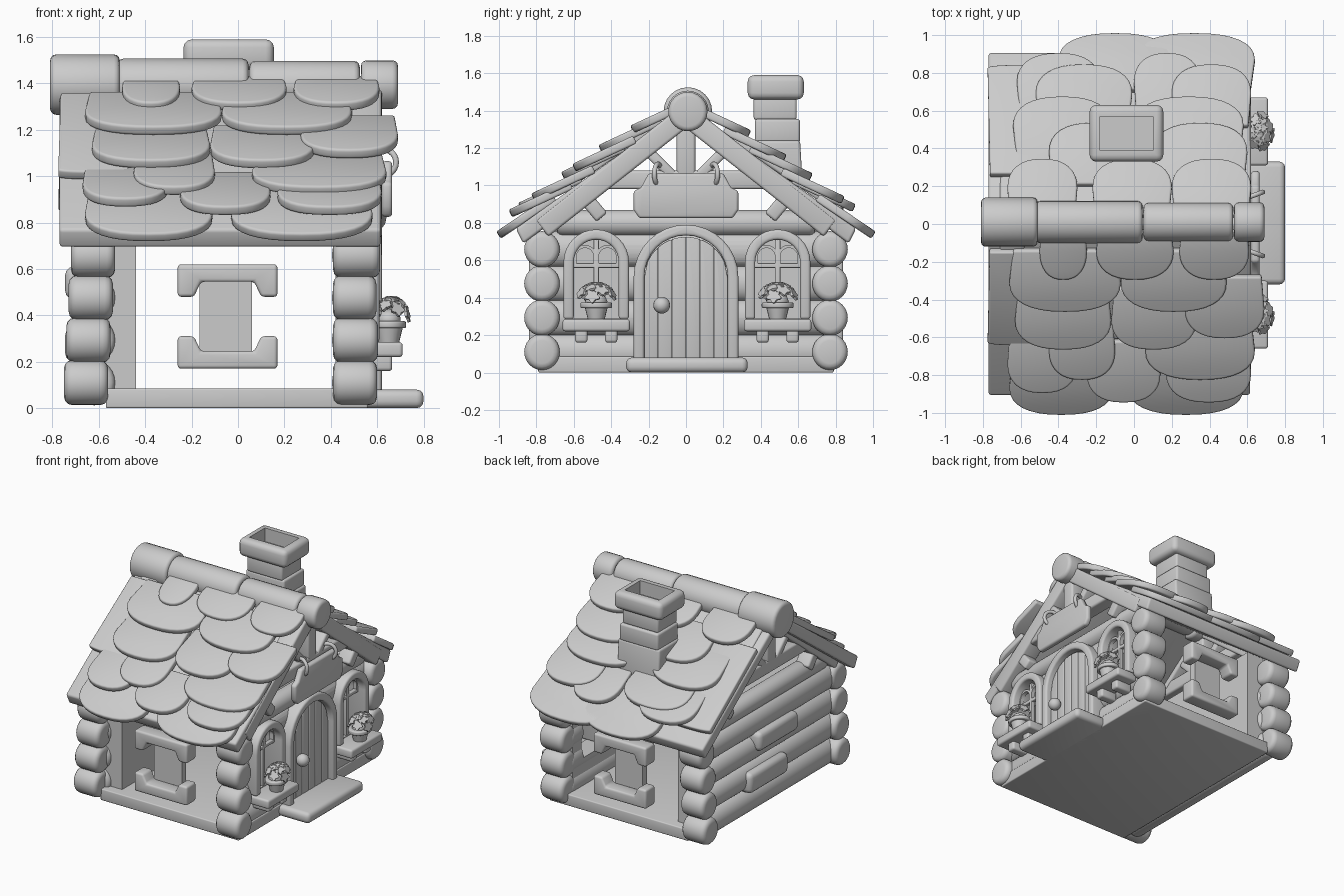
import bpy, bmesh, math, random
from mathutils import Matrix, Vector

random.seed(4)
if "Cube" in bpy.data.objects:
    bpy.data.objects.remove(bpy.data.objects["Cube"])

grey = bpy.data.materials.new("plain_grey")
grey.use_nodes = True
grey.diffuse_color = (0.6, 0.6, 0.6, 1)
grey.node_tree.nodes["Principled BSDF"].inputs["Base Color"].default_value = grey.diffuse_color
parts = []


def finish(name, bm, matrix=None):
    if matrix:
        bm.transform(matrix)
        bmesh.ops.recalc_face_normals(bm, faces=bm.faces)
    mesh = bpy.data.meshes.new(name)
    bm.to_mesh(mesh)
    bm.free()
    mesh.materials.append(grey)
    obj = bpy.data.objects.new(name, mesh)
    bpy.context.collection.objects.link(obj)
    parts.append(obj)
    return obj


def prism(name, pts, axis, a, b, bevel=0.015, matrix=None):
    """Extrude a 2D outline along an axis and round its sharp edges."""
    bm = bmesh.new()
    place = (lambda u, v, d: (d, u, v), lambda u, v, d: (u, d, v), lambda u, v, d: (u, v, d))[axis]
    low, high = [[bm.verts.new(place(u, v, d)) for u, v in pts] for d in (a, b)]
    bm.faces.new(low)
    bm.faces.new(high)
    n = len(pts)
    for i in range(n):
        j = (i + 1) % n
        bm.faces.new((low[i], low[j], high[j], high[i]))
    bmesh.ops.recalc_face_normals(bm, faces=bm.faces)
    if bevel:
        sharp = [e for e in bm.edges if e.calc_face_angle(0) > 0.7]
        bmesh.ops.bevel(bm, geom=sharp, offset=bevel, segments=3, profile=0.5,
                        affect='EDGES', clamp_overlap=True)
    return finish(name, bm, matrix)


def rect(u0, u1, v0, v1):
    return [(u0, v0), (u1, v0), (u1, v1), (u0, v1)]


def box(name, x, y, z, bevel=0.015):
    return prism(name, rect(*x, *y), 2, *z, bevel)


def ellipse(u, v, ru, rv, n=24):
    return [(u + ru * math.cos(math.tau * i / n), v + rv * math.sin(math.tau * i / n)) for i in range(n)]


def log(name, axis, u, v, ru, rv, a, b, bevel=0.03):
    return prism(name, ellipse(u, v, ru, rv), axis, a, b, bevel)


def beam(name, p, q, width, x):
    p, q = Vector(p), Vector(q)
    side = (q - p).orthogonal().normalized() * width / 2
    return prism(name, [p + side, q + side, q - side, p - side], 0, *x, 0.015)


def arch(c, w, base, spring, n=16):
    top = [(c + w * math.cos(math.pi * i / n), spring + w * math.sin(math.pi * i / n)) for i in range(n + 1)]
    return [(c + w, base)] + top + [(c - w, base)]


def arch_frame(name, c, w, base, spring, thick, x, bevel=0.015):
    outline = arch(c, w, base, spring) + arch(c, w - thick, base, spring)[::-1]
    return prism(name, outline, 0, *x, bevel)


def cut(obj, cutter):
    mod = obj.modifiers.new("cut", 'BOOLEAN')
    mod.operation, mod.solver, mod.object = 'DIFFERENCE', 'EXACT', cutter


# Floor and doorstep
box("floor", (-0.57, 0.56), (-0.79, 0.79), (0, 0.085), 0.008)
box("doorstep", (0.5, 0.8), (-0.32, 0.33), (0, 0.08), 0.03)

# Log walls, with the window openings cut from the door side
front_wall = [box("front_wall_lining", (0.42, 0.5), (-0.72, 0.72), (0.05, 0.8), 0)]
box("rear_wall_lining", (-0.6, -0.44), (-0.72, 0.72), (0.05, 0.8), 0)
for i in range(4):
    z = 0.11 + 0.183 * i
    front_wall.append(log("front_wall_log", 1, 0.48, z, 0.075, 0.098, -0.75, 0.75))
    log("rear_wall_log", 1, -0.62, z, 0.09, 0.098, -0.75, 0.75)
    for y in (-0.77, 0.77):
        shift = random.uniform(-0.01, 0.01)
        log("front_corner_log", 0, y, z, 0.095, 0.097, 0.41, 0.605 + shift, 0.035)
        log("rear_corner_log", 0, y, z, 0.095, 0.097, 0.01 * i - 0.75, 0.01 * i - 0.56, 0.035)
log("front_top_log", 1, 0.5, 0.8, 0.07, 0.07, -0.69, 0.69)
log("rear_top_log", 1, -0.62, 0.8, 0.07, 0.07, -0.69, 0.69)
box("upper_patch", (-0.745, -0.6), (-0.26, 0.2), (0.47, 0.61), 0.035)
box("lower_patch", (-0.745, -0.6), (-0.14, 0.31), (0.2, 0.35), 0.035)

# Door
arch_frame("door_frame", 0, 0.28, 0.06, 0.51, 0.057, (0.46, 0.62))
radius, count = 0.225, 6
for i in range(count):
    y0 = -radius + 2 * radius * i / count
    ys = [y0 + 2 * radius / count * (1 - t / 4) for t in range(5)]
    top = [(y, 0.5 + math.sqrt(max(0, radius ** 2 - y * y))) for y in ys]
    prism("door_plank", [(ys[-1], 0.07), (ys[0], 0.07)] + top, 0, 0.48, 0.58, 0.008)
bm = bmesh.new()
bmesh.ops.create_uvsphere(bm, u_segments=16, v_segments=10, radius=0.045)
finish("door_knob", bm, Matrix.Translation((0.62, -0.13, 0.36)))


# Windows with sill, flower pot and flowers
def flower_pot(y):
    bm = bmesh.new()
    bmesh.ops.create_cone(bm, cap_ends=True, segments=20, radius1=0.045, radius2=0.065, depth=0.08)
    finish("flower_pot", bm, Matrix.Translation((0.65, y, 0.325)))
    prism("pot_rim", ellipse(0.65, y, 0.075, 0.085), 2, 0.345, 0.375, 0.008)
    for i in range(14):
        turn, lean = i * 2.4, 0.2 + 0.085 * i
        spread = [0.034 * (1 + 0.2 * math.cos(math.tau * k / 6)) for k in range(30)]
        petals = [(r * math.cos(math.tau * k / 30), r * math.sin(math.tau * k / 30)) for k, r in enumerate(spread)]
        tilt = Matrix.Rotation(turn, 4, 'Z') @ Matrix.Rotation(lean, 4, 'Y')
        shift = Matrix.Translation((0.66, y, 0.385)) @ Matrix.Diagonal((0.8, 1.05, 0.95, 1))
        prism("flower", petals, 2, 0, 0.014, 0, shift @ tilt @ Matrix.Translation((0, 0, 0.085)))
    bm = bmesh.new()
    bmesh.ops.create_icosphere(bm, subdivisions=2, radius=0.06)
    finish("foliage", bm, Matrix.Translation((0.65, y, 0.38)) @ Matrix.Diagonal((0.9, 1, 0.8, 1)))


cutters = []
for c in (-0.48, 0.49):
    cutter = prism("window_cutter", arch(c, 0.125, 0.29, 0.59), 0, 0.3, 0.7, 0)
    cutter.hide_render = True
    parts.remove(cutter)
    cutters.append(cutter)
    for wall in front_wall:
        cut(wall, cutter)
    arch_frame("window_frame", c, 0.175, 0.285, 0.59, 0.055, (0.46, 0.61))
    box("window_upright", (0.52, 0.55), (c - 0.014, c + 0.014), (0.28, 0.71), 0.005)
    box("window_crossbar", (0.52, 0.55), (c - 0.125, c + 0.125), (0.56, 0.585), 0.005)
    for s in (-1, 1):
        arch_frame("window_tracery", c + s * 0.06, 0.062, 0.58, 0.62, 0.016, (0.52, 0.55), 0)
        box("sill_bracket", (0.53, 0.665), (c + s * 0.08 - 0.033, c + s * 0.08 + 0.033), (0.16, 0.24))
    box("window_sill", (0.54, 0.71), (c - 0.18, c + 0.18), (0.22, 0.285))
    flower_pot(c)

# Side window surrounds with a recessed panel, one on each open side
cap = [(0.215, 0.225), (0.215, 0.085), (0.145, 0.085), (0.115, 0.15)]
cap += [(-u, v) for u, v in reversed(cap)]
for s in (-1, 1):
    for flip in (-1, 1):
        prism("side_window_cap", [(u - 0.045, 0.395 + flip * v) for u, v in cap], 1, s * 0.73, s * 0.84)
    box("side_window_panel", (-0.165, 0.06), sorted((s * 0.69, s * 0.74)), (0.22, 0.57), 0)

# Gable timbers on both ends
for end, x in (("front", (0.5, 0.61)), ("rear", (-0.7, -0.59))):
    box(end + "_tie_beam", x, (-0.42, 0.42), (0.98, 1.08))
    box(end + "_king_post", x, (-0.05, 0.05), (1.05, 1.36))
    for s in (-1, 1):
        beam(end + "_rafter", (s * 0.02, 1.36), (s * 0.77, 0.77), 0.11, (x[0] - 0.01, x[1] + 0.01))
        beam(end + "_brace", (s * 0.06, 1.04), (s * 0.2, 1.18), 0.055, x)
        beam(end + "_knee", (s * 0.55, 0.95), (s * 0.45, 0.83), 0.075, x)

# Hanging sign
half = [(0.25, 0.825), (0.28, 0.87), (0.28, 0.97), (0.24, 0.99), (0.2, 1.065)]
prism("sign_board", half + [(-y, z) for y, z in reversed(half)], 0, 0.62, 0.665)
for s in (-1, 1):
    bpy.ops.mesh.primitive_torus_add(major_segments=24, minor_segments=10, major_radius=0.055, minor_radius=0.013,
                                     location=(0.63, s * 0.15, 1.06), rotation=(math.pi / 2, 0, s * 0.35))
    ring = bpy.context.object
    ring.name = "sign_ring"
    ring.data.materials.append(grey)
    parts.append(ring)

# Roof slab and ridge logs
slope = math.atan(0.72)
side = [(0.91, 0.77), (0.87, 0.69)]
prism("roof_slab", [(0, 1.42), *side, (0, 1.33)] + [(-y, z) for y, z in reversed(side)], 0, -0.77, 0.615, 0.015)
for x0, x1, r in ((-0.81, -0.51, 0.13), (-0.52, 0.045, 0.112), (0.05, 0.525, 0.102), (0.53, 0.69, 0.105)):
    log("ridge_log", 0, 0.01, 1.395, r, r, x0, x1, 0.025)


# Rounded shingles, by distance of the tip from the ridge
def shingle(facing, x0, x1, reach, length, rise=0.17, tilt=0.19):
    c, w = (x0 + x1) / 2, (x1 - x0) / 2
    tip = []
    for k in range(17):
        cx, cy = math.cos(math.pi * k / 16), math.sin(math.pi * k / 16)
        tip.append((c + w * math.copysign(abs(cx) ** 0.85, cx), rise - length - rise * abs(cy) ** 0.85))
    start = reach - length * math.cos(slope - tilt)
    place = (Matrix.Diagonal((1, -facing, 1, 1)) @ Matrix.Translation((0, -start, 1.415 - 0.72 * start))
             @ Matrix.Rotation(slope - tilt, 4, 'X'))
    prism("shingle", [(c - 0.93 * w, 0)] + tip[::-1] + [(c + 0.93 * w, 0)], 2, 0, 0.045, 0.012, place)


front_rows = ((0.99, ((-0.66, -0.11), (-0.03, 0.58))),
              (0.93, ((-0.25, 0.14), (0.17, 0.62))),
              (0.88, ((-0.67, -0.3),)),
              (0.81, ((-0.45, -0.1), (0.06, 0.64))),
              (0.65, ((-0.63, -0.12), (-0.12, 0.33))),
              (0.59, ((0.27, 0.69),)),
              (0.45, ((-0.66, -0.07), (-0.07, 0.49))),
              (0.28, ((-0.5, -0.25), (-0.2, 0.21), (0.24, 0.61))))
back_rows = ((0.99, ((-0.4, 0.2), (0, 0.64))),
             (0.89, ((-0.62, -0.18), (0, 0.35))),
             (0.83, ((-0.52, -0.01), (0.2, 0.62))),
             (0.66, ((-0.64, -0.12), (0, 0.58))),
             (0.52, ((-0.45, 0), (0.1, 0.6))),
             (0.33, ((-0.67, -0.3), (-0.22, 0.2), (0.2, 0.62))))
for facing, rows in ((-1, front_rows), (1, back_rows)):
    for reach, spans in rows:
        for x0, x1 in spans:
            shingle(facing, x0, x1, reach, min(0.36, reach), tilt=0.03 if reach > 0.95 else 0.19)
shingle(-1, -0.775, -0.47, 0.62, 0.6, 0.02, 0.02)
shingle(1, -0.775, -0.41, 0.82, 0.7, 0.02, 0.02)

# Chimney of stacked stone courses on a sloped foot, with a hollow cap
prism("chimney_foot", [(0.37, 1.15), (0.37, 1.24), (0.61, 1.24), (0.625, 0.98)], 0, -0.21, 0.13)
for i in range(2):
    grow = 0.012 * (1 - i)
    jog = random.uniform(-0.006, 0.006)
    z = 1.23 + 0.12 * i
    box("chimney_course", (-0.185 - grow, 0.105 + grow), (0.365 + jog, 0.595 + grow + jog), (z, z + 0.125))
chimney_cap = box("chimney_cap", (-0.235, 0.155), (0.33, 0.63), (1.46, 1.59), 0.035)
flue = box("flue_cutter", (-0.18, 0.1), (0.39, 0.57), (1.49, 1.7), 0)
flue.hide_render = True
parts.remove(flue)
cutters.append(flue)
cut(chimney_cap, flue)

# Apply the cuts, remove the cutters and smooth the rounded edges
bpy.ops.object.select_all(action='DESELECT')
for obj in parts:
    obj.select_set(True)
bpy.context.view_layer.objects.active = parts[0]
bpy.ops.object.convert(target='MESH')
bpy.ops.object.shade_smooth_by_angle(angle=math.radians(40))
for cutter in cutters:
    bpy.data.objects.remove(cutter)
